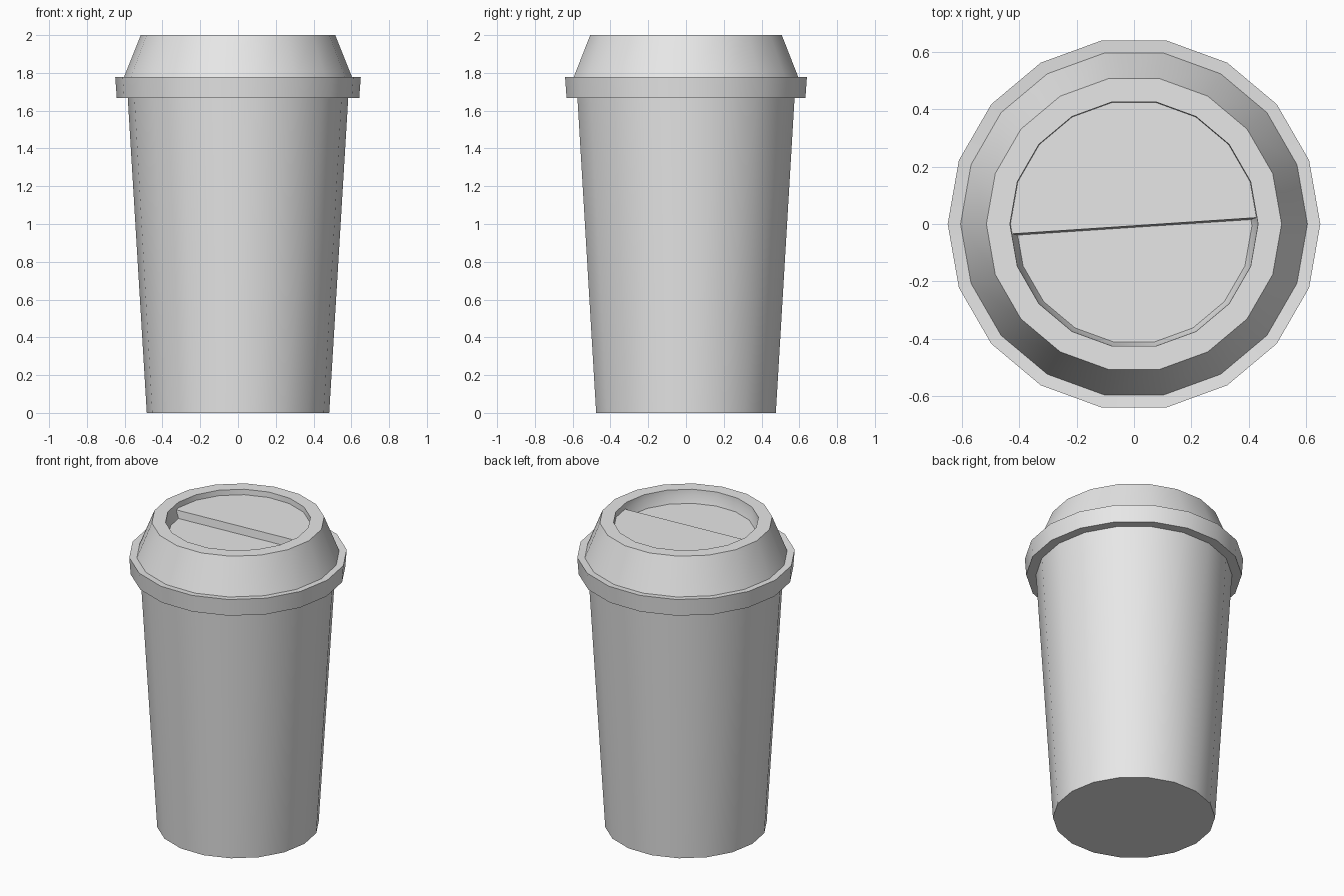
import bpy, bmesh, math
from mathutils import Vector

old = bpy.data.objects.get("Cube")
if old:
    bpy.data.objects.remove(old, do_unlink=True)

SIDES = 18

grey = bpy.data.materials.new("plain_grey")
grey.use_nodes = True
grey.diffuse_color = (0.8, 0.8, 0.8, 1)
grey.node_tree.nodes["Principled BSDF"].inputs["Base Color"].default_value = (0.8, 0.8, 0.8, 1)


def lathe(bm, profile):
    """Spin (radius, z) points round z and cap both ends; returns the last cap."""
    rings = []
    for r, z in profile:
        angles = [math.tau * i / SIDES for i in range(SIDES)]
        rings.append([bm.verts.new((r * math.cos(a), r * math.sin(a), z)) for a in angles])
    for low, high in zip(rings, rings[1:]):
        for i in range(SIDES):
            j = (i + 1) % SIDES
            bm.faces.new((low[i], low[j], high[j], high[i]))
    bm.faces.new(rings[0][::-1])
    return bm.faces.new(rings[-1])


def finish(bm, name):
    bm.normal_update()
    mesh = bpy.data.meshes.new(name)
    bm.to_mesh(mesh)
    bm.free()
    mesh.materials.append(grey)
    obj = bpy.data.objects.new(name, mesh)
    bpy.context.collection.objects.link(obj)
    bpy.ops.object.select_all(action='DESELECT')
    obj.select_set(True)
    bpy.context.view_layer.objects.active = obj
    bpy.ops.object.shade_smooth_by_angle(angle=math.radians(30))
    return obj


# Tapered cup body
bm = bmesh.new()
lathe(bm, [(0.483, 0), (0.585, 1.69)])
finish(bm, "cup_body")

# Lid: overhanging rim, sloped shoulder, flat lip and sunken floor
bm = bmesh.new()
floor = lathe(bm, [(0.642, 1.668), (0.65, 1.778), (0.605, 1.774),
                   (0.515, 2.0), (0.433, 2.0), (0.431, 1.965)])

# Split the floor along a slightly turned line
turn = math.radians(3.8)
across = Vector((-math.sin(turn), math.cos(turn), 0))
height = floor.calc_center_median().z
bmesh.ops.bisect_plane(bm, geom=[floor, *floor.edges, *floor.verts],
                       plane_co=(0, -0.006, height), plane_no=across)
bm.normal_update()

# Sink the front half into a tapered drinking well
front = min((f for f in bm.faces if all(abs(v.co.z - height) < 1e-4 for v in f.verts)),
            key=lambda f: f.calc_center_median().y)
bmesh.ops.inset_region(bm, faces=[front], thickness=0, depth=0)
for v in front.verts:
    v.co = Vector((v.co.x * 0.955, v.co.y * 0.955 - 0.006, height - 0.05))
finish(bm, "lid")
